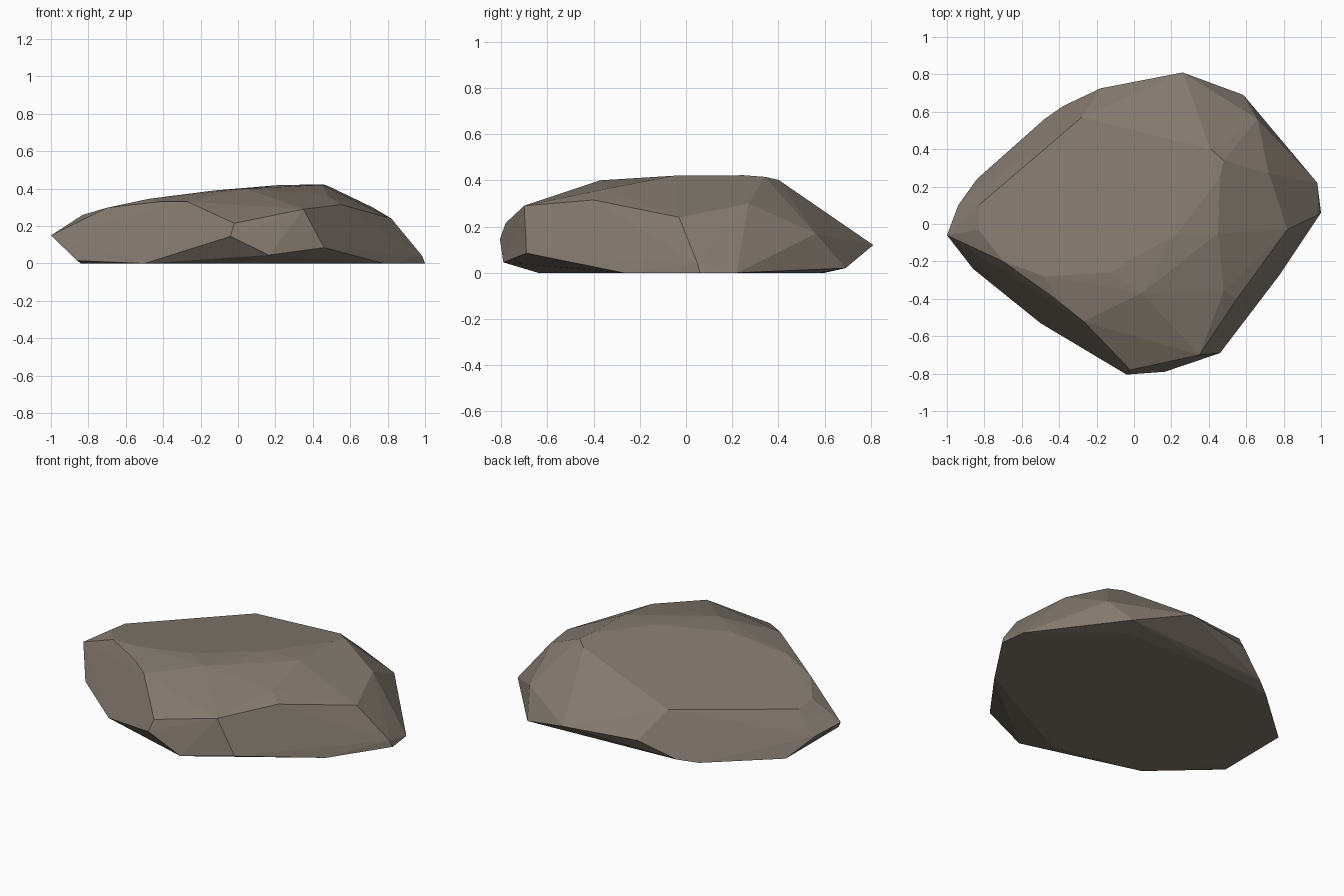
import bpy, bmesh, math

# Key corners of the faceted boulder, grouped by height band
base = [(-.80, -.20, 0), (-.50, -.53, 0), (.05, -.64, 0), (.78, -.27, 0), (1, .06, 0),
        (.98, .22, 0), (.55, .58, 0), (-.10, .60, 0), (-.48, .56, 0), (-.84, .24, 0)]
girdle = [(-1, -.06, .15), (-.86, -.24, .015), (-.04, -.805, .145), (.165, -.79, .045),
          (.46, -.69, .085), (.985, .05, .04), (.585, .69, .02), (.66, .56, .17),
          (.26, .81, .12), (-.18, .725, .12), (-.38, .63, .02), (-.94, .10, .11)]
shoulder = [(-.70, -.20, .298), (-.42, -.40, .33), (-.27, -.52, .33), (-.02, -.78, .215),
            (.35, -.70, .29), (.55, -.40, .315), (.82, -.03, .24), (.72, .27, .30),
            (-.28, .57, .275), (-.83, .10, .245)]
crown = [(-.83, -.03, .26), (-.48, -.28, .345), (-.13, -.26, .39), (.04, -.37, .40),
         (.48, -.36, .36), (.23, -.05, .42), (.45, -.05, .42), (.46, .25, .422),
         (.48, .34, .415), (.41, .40, .402)]

# Boulder: convex hull with nearly coplanar triangles merged
bm = bmesh.new()
for p in base + girdle + shoulder + crown:
    bm.verts.new(p)
res = bmesh.ops.convex_hull(bm, input=bm.verts[:])
loose = [v for v in bm.verts if not v.link_faces]
bmesh.ops.delete(bm, geom=loose, context='VERTS')
bmesh.ops.dissolve_limit(bm, angle_limit=math.radians(2), verts=bm.verts[:], edges=bm.edges[:])
bmesh.ops.recalc_face_normals(bm, faces=bm.faces[:])

mesh = bpy.data.meshes.new("boulder")
bm.to_mesh(mesh)
bm.free()
boulder = bpy.data.objects.new("boulder", mesh)
bpy.context.collection.objects.link(boulder)

# Warm grey stone
stone = bpy.data.materials.new("stone")
stone.diffuse_color = (0.23, 0.195, 0.16, 1)
mesh.materials.append(stone)
